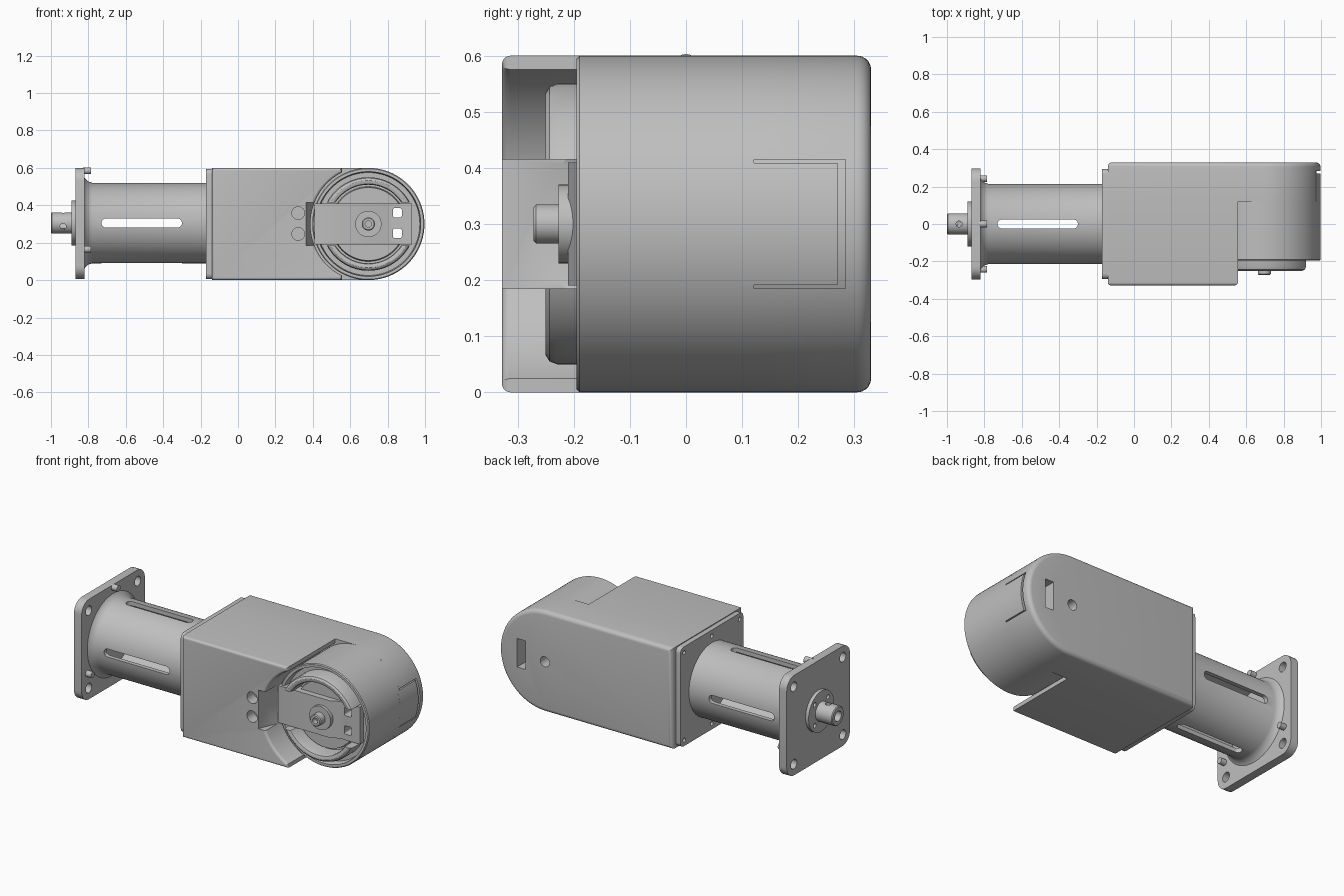
import bpy, bmesh
from math import sin, cos, pi, radians, asin

if "Cube" in bpy.data.objects:
    bpy.data.objects.remove(bpy.data.objects["Cube"])

grey = bpy.data.materials.new("machined grey")
grey.use_nodes = True
grey.diffuse_color = (0.52, 0.52, 0.52, 1)
grey.node_tree.nodes["Principled BSDF"].inputs["Base Color"].default_value = (0.52, 0.52, 0.52, 1)

WX, CZ, R = 0.697, 0.30, 0.30      # wheel axis and radius
TZ = 0.305                         # tube axis height


def place(axis, a, u, v):
    return {"x": (a, u, v), "y": (u, a, v), "z": (u, v, a)}[axis]


def finish(name, bm):
    bmesh.ops.remove_doubles(bm, verts=bm.verts, dist=1e-5)
    bmesh.ops.recalc_face_normals(bm, faces=bm.faces)
    mesh = bpy.data.meshes.new(name)
    bm.to_mesh(mesh)
    bm.free()
    ob = bpy.data.objects.new(name, mesh)
    bpy.context.collection.objects.link(ob)
    mesh.materials.append(grey)
    return ob


def prism(name, axis, pts, lo, hi, round_at=None, radius=0.018):
    """Extrude an outline along an axis, with one end's rim optionally rounded."""
    bm = bmesh.new()
    ends = [[bm.verts.new(place(axis, a, u, v)) for u, v in pts] for a in (lo, hi)]
    caps = [bm.faces.new(e) for e in ends]
    n = len(pts)
    for i in range(n):
        j = (i + 1) % n
        bm.faces.new((ends[0][i], ends[0][j], ends[1][j], ends[1][i]))
    bmesh.ops.recalc_face_normals(bm, faces=bm.faces)
    if round_at is not None:
        bmesh.ops.bevel(bm, geom=list(caps[round_at].edges), offset=radius,
                        segments=5, profile=0.5, affect="EDGES", clamp_overlap=True)
    return finish(name, bm)


def lathe(name, axis, centre, profile, closed=False, n=96):
    """Revolve (along, radius) points about an axis through centre."""
    bm = bmesh.new()
    cu, cv = centre
    rings = [[bm.verts.new(place(axis, a, cu + r * cos(2 * pi * k / n), cv + r * sin(2 * pi * k / n)))
              for k in range(n)] for a, r in profile]
    pairs = list(zip(rings, rings[1:])) + ([(rings[-1], rings[0])] if closed else [])
    for p, q in pairs:
        for k in range(n):
            m = (k + 1) % n
            bm.faces.new((p[k], p[m], q[m], q[k]))
    bmesh.ops.dissolve_degenerate(bm, dist=1e-6, edges=bm.edges)
    return finish(name, bm)


def rod(name, axis, centre, lo, hi, r, n=32):
    return prism(name, axis, arc(*centre, r, 0, 360 - 360 / n, n), lo, hi)


def arc(cx, cy, r, a0, a1, n=24):
    angles = [radians(a0 + (a1 - a0) * i / (n - 1)) for i in range(n)]
    return [(cx + r * cos(a), cy + r * sin(a)) for a in angles]


def rect(u0, u1, v0, v1):
    return [(u0, v0), (u1, v0), (u1, v1), (u0, v1)]


def rounded(cx, cy, hw, hh, r):
    pts = []
    for k, (sx, sy) in enumerate(((1, 1), (-1, 1), (-1, -1), (1, -1))):
        pts += arc(cx + sx * (hw - r), cy + sy * (hh - r), r, 90 * k, 90 * k + 90, 8)
    return pts


def cut(ob, *tools):
    for tool in tools:
        mod = ob.modifiers.new("cut", "BOOLEAN")
        mod.operation, mod.solver, mod.object = "DIFFERENCE", "EXACT", tool
        bpy.context.view_layer.objects.active = ob
        bpy.ops.object.modifier_apply(modifier=mod.name)
        bpy.data.objects.remove(tool)


def arc_band(r0, r1, half):
    a, b = (180 / pi * asin(half / r) for r in (r0, r1))
    return arc(WX, CZ, r0, -a, a) + arc(WX, CZ, r1, b, -b)


wheel = (WX, CZ)

# Rear housing half: flat at the motor end, round about the wheel axis
rear = prism("rear_housing", "y",
             [(-0.14, 0.6), (-0.14, 0)] + arc(WX, CZ, R, -90, 90, 64), 0.12, 0.33, 1, 0.025)
cut(rear,
    prism("notch_cutter", "y", arc_band(0.28, 0.34, 0.115), 0.10, 0.284),
    prism("slot_cutter", "y", rect(0.825, 0.88, 0.22, 0.39), 0.0, 0.5),
    rod("hole_cutter", "y", wheel, 0.2, 0.5, 0.03))

# Front housing half: hollowed around the wheel
half = 180 / pi * asin(0.142 / 0.31)
front = prism("front_housing", "y",
              [(-0.14, 0.6), (-0.14, 0), (0.555, 0)]
              + arc(WX, CZ, 0.31, 270 - half, 90 + half, 48) + [(0.555, 0.6)],
              -0.328, 0.12, 0, 0.018)
cut(front,
    prism("pocket_cutter", "z",
          [(0.363, -0.36), (0.363, -0.325), (0.415, -0.20), (0.6, -0.20), (0.6, -0.36)], 0.185, 0.415),
    *[rod("bore_cutter", "y", (0.322, z), -0.4, -0.26, 0.034) for z in (0.247, 0.358)])

# Wheel drum with a raised rim and recessed face
drum = lathe("wheel_drum", "y", wheel,
             [(0.121, 0), (0.121, R), (-0.19, R), (-0.195, 0.295), (-0.195, 0.28), (-0.15, 0.275),
              (-0.15, 0.20), (-0.175, 0.195), (-0.175, 0)])
windows = [(0.225, 0.275), (0.335, 0.385)]


def window_cutters():
    return [prism("window_cutter", "y", rounded(0.852, (a + b) / 2, 0.024, (b - a) / 2, 0.01), -0.4, 0.3)
            for a, b in windows]


cut(drum, *window_cutters())

# Tab of the drum that fills the notch in the rear housing
prism("drum_tab", "y", arc_band(0.27, R, 0.109), 0.10, 0.27)

# Two raised arcs on the wheel face
ring = lathe("face_arcs", "y", wheel,
             [(-0.14, 0.25), (-0.23, 0.25), (-0.243, 0.245), (-0.25, 0.234), (-0.25, 0.224),
              (-0.245, 0.214), (-0.235, 0.21), (-0.14, 0.21)], True)
cut(ring, prism("strip_cutter", "y", rect(0.2, 1.2, 0.185, 0.415), -0.4, 0.1))

# Folded bracket across the wheel face
bracket = prism("bracket", "z",
                [(0.41, -0.21), (0.75, -0.21), (0.80, -0.185), (0.93, -0.185), (0.93, -0.15), (0.41, -0.15)],
                0.19, 0.41)
cut(bracket, *window_cutters())

# Axle boss and hollow axle end
lathe("axle_boss", "y", wheel, [(-0.18, 0), (-0.18, 0.07), (-0.227, 0.07), (-0.227, 0)])
lathe("axle_end", "y", wheel,
      [(-0.2, 0), (-0.2, 0.035), (-0.267, 0.035), (-0.272, 0.03), (-0.272, 0.017), (-0.24, 0.017), (-0.24, 0)])

# Mounting plate between housing and tube
plate = prism("housing_plate", "x", rounded(0, 0.30, 0.295, 0.295, 0.03), -0.17, -0.139)
cut(plate, *[rod("screw_hole_cutter", "x", (y, z), -0.2, -0.155, 0.012, 16)
             for y in (-0.26, 0, 0.26) for z in (0.04, 0.56)])

# Hollow slotted tube, flared at the flange
tube = lathe("coupling_tube", "x", (0, TZ),
             [(-0.825, 0.25), (-0.815, 0.236), (-0.80, 0.222), (-0.78, 0.215), (-0.165, 0.215),
              (-0.165, 0.19), (-0.825, 0.19)], True)
cut(tube,
    prism("side_slot_cutter", "y", rounded(-0.515, TZ, 0.215, 0.024, 0.023), -0.4, 0.4),
    prism("top_slot_cutter", "z", rounded(-0.515, 0, 0.215, 0.024, 0.023), -0.2, 0.8))

# End flange with corner holes
flange = prism("end_flange", "x", rounded(0, 0.303, 0.297, 0.297, 0.07), -0.87, -0.82)
cut(flange, *[rod("bolt_hole_cutter", "x", (y, 0.303 + z), -1, -0.7, 0.028)
              for y in (-0.23, 0.23) for z in (-0.23, 0.23)])

# Three pegs spaced evenly on the flange
for k in range(3):
    a = radians(90 + 120 * k)
    rod(f"flange_peg_{k + 1}", "x", (0.28 * cos(a), TZ + 0.28 * sin(a)), -0.83, -0.785, 0.018)

# Hub and hollow shaft
hub = lathe("shaft_hub", "x", (0, TZ), [(-0.86, 0), (-0.86, 0.12), (-0.89, 0.12), (-0.89, 0)])
cut(hub, *[rod("hub_hole_cutter", "x", (0.088 * cos(a), TZ + 0.088 * sin(a)), -0.95, -0.875, 0.013, 16)
           for a in (pi / 4 + k * pi / 2 for k in range(4))])
shaft = lathe("drive_shaft", "x", (0, TZ),
              [(-0.88, 0), (-0.88, 0.057), (-0.995, 0.057), (-1, 0.052), (-1, 0.03), (-0.91, 0.03), (-0.91, 0)])
cut(shaft, rod("set_screw_cutter", "y", (-0.935, 0.287), -0.2, 0, 0.016, 20),
    rod("set_screw_cutter", "z", (-0.935, 0), TZ, 0.6, 0.016, 20))

# Smooth curved surfaces, keep machined edges crisp
bpy.ops.object.select_all(action="DESELECT")
for ob in bpy.context.collection.objects:
    if ob.type == "MESH" and ob.data.materials and ob.data.materials[0] == grey:
        ob.select_set(True)
        bpy.context.view_layer.objects.active = ob
bpy.ops.object.shade_smooth_by_angle(angle=radians(30))
